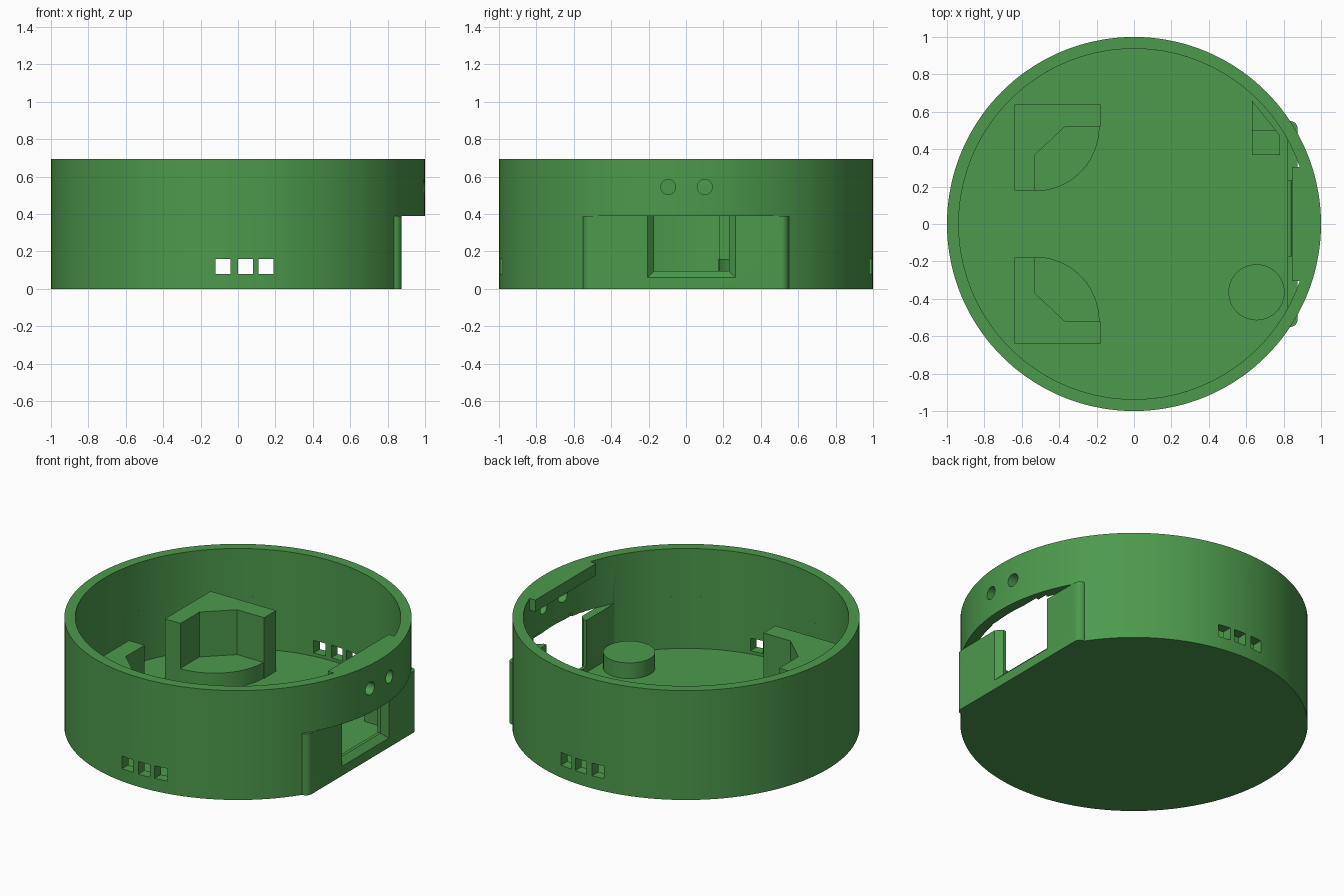
import bpy, bmesh, math
from math import cos, sin, pi, acos, asin

if "Cube" in bpy.data.objects:
    bpy.data.objects.remove(bpy.data.objects["Cube"])

green = bpy.data.materials.new("green plastic")
green.diffuse_color = (0.073, 0.32, 0.073, 1)
green.use_nodes = True
green.node_tree.nodes["Principled BSDF"].inputs["Base Color"].default_value = green.diffuse_color


def arc(cx, cy, r, a0, a1, n):
    """Points along an arc, both ends included."""
    return [(cx + r * cos(a0 + (a1 - a0) * i / n),
             cy + r * sin(a0 + (a1 - a0) * i / n)) for i in range(n + 1)]


def circle(cx, cy, r, n):
    return arc(cx, cy, r, 0, 2 * pi, n)[:-1]


def rect(x0, x1, y0, y1):
    return [(x0, y0), (x1, y0), (x1, y1), (x0, y1)]


def prism(name, pts, z0, z1):
    """Extrude a counter-clockwise outline from z0 to z1."""
    bm = bmesh.new()
    low = [bm.verts.new((x, y, z0)) for x, y in pts]
    high = [bm.verts.new((x, y, z1)) for x, y in pts]
    bm.faces.new(low[::-1])
    bm.faces.new(high)
    n = len(pts)
    for i in range(n):
        j = (i + 1) % n
        bm.faces.new((low[i], low[j], high[j], high[i]))
    bmesh.ops.recalc_face_normals(bm, faces=bm.faces)
    me = bpy.data.meshes.new(name)
    bm.to_mesh(me)
    bm.free()
    ob = bpy.data.objects.new(name, me)
    bpy.context.collection.objects.link(ob)
    me.materials.append(green)
    return ob


def smooth(ob):
    bpy.ops.object.select_all(action='DESELECT')
    ob.select_set(True)
    bpy.context.view_layer.objects.active = ob
    bpy.ops.object.shade_smooth_by_angle(angle=math.radians(30))


def combine(ob, tool, op):
    """Apply a boolean and remove the tool."""
    mod = ob.modifiers.new("cut", 'BOOLEAN')
    mod.operation, mod.solver, mod.object = op, 'EXACT', tool
    bpy.ops.object.select_all(action='DESELECT')
    ob.select_set(True)
    bpy.context.view_layer.objects.active = ob
    bpy.ops.object.modifier_apply(modifier=mod.name)
    bpy.data.objects.remove(tool)


H, STEP, FLOOR, R_IN = 0.695, 0.39, 0.06, 0.937
PLATE_IN, PLATE_OUT, PLATE_Y = 0.82, 0.875, 0.55

# Round shell with the lower right side cut away
shell = prism("shell", circle(0, 0, 1, 144), 0, H)
combine(shell, prism("side_cut", rect(0.835, 1.2, -1, 1), -0.1, STEP), 'DIFFERENCE')

# Flat side plate with rounded ends
r = 0.04
plate = [(0.76, -PLATE_Y), (PLATE_OUT - r, -PLATE_Y)]
plate += arc(PLATE_OUT - r, -PLATE_Y + r, r, -pi / 2, 0, 8)[1:]
plate += arc(PLATE_OUT - r, PLATE_Y - r, r, 0, pi / 2, 8)
plate += [(0.76, PLATE_Y)]
combine(shell, prism("side_plate", plate, 0, STEP), 'UNION')

# Cavity: flat-sided below the step, fully round above it
a = acos(PLATE_IN / R_IN)
combine(shell, prism("low_cavity", arc(0, 0, R_IN, a, 2 * pi - a, 128), FLOOR, 0.5), 'DIFFERENCE')
combine(shell, prism("high_cavity", circle(0, 0, R_IN, 144), STEP, 1), 'DIFFERENCE')

# Port window in the plate, bevelled on the outside
combine(shell, prism("port", rect(0.75, 0.93, -0.17, 0.23), 0.095, STEP + 0.02), 'DIFFERENCE')
bevel = prism("port_bevel", rect(0.84, 0.91, -0.17, 0.23), 0.095, STEP + 0.02)
for v in bevel.data.vertices:
    if v.co.x > 0.9:
        v.co.y += 0.07 if v.co.y > 0 else -0.07
        if v.co.z < 0.2:
            v.co.z -= 0.07
combine(shell, bevel, 'DIFFERENCE')

# Three square vents through front and back walls
for x in (-0.08, 0.04, 0.15):
    combine(shell, prism("vent", rect(x - 0.04, x + 0.04, -1.2, 1.2), 0.08, 0.16), 'DIFFERENCE')

# Two round holes above the port
for y in (-0.095, 0.1):
    hole = prism("hole", circle(0, 0, 0.04, 32), 0.7, 1.2)
    for v in hole.data.vertices:
        v.co = (v.co.z, v.co.x + y, v.co.y + 0.545)
    hole.data.update()
    combine(shell, hole, 'DIFFERENCE')
smooth(shell)

# Flat pad inside the rim over the holes
b = asin(0.305 / R_IN)
prism("rim_pad", [(0.845, 0.305), (0.845, -0.305)] + arc(0, 0, R_IN, -b, b, 16), 0.62, H)

# Corner holders: tall L wall and low rounded seat, mirrored front to back
wall = [(-0.64, 0.64), (-0.64, 0.18), (-0.53, 0.18), (-0.53, 0.37),
        (-0.37, 0.52), (-0.18, 0.52), (-0.18, 0.64)]
seat = [(-0.37, 0.52), (-0.53, 0.37)] + arc(-0.53, 0.52, 0.345, -pi / 2, 0, 24)
for side, s in (("back", 1), ("front", -1)):
    prism(side + "_holder_wall", [(x, y * s) for x, y in wall][::s], FLOOR, 0.445)
    smooth(prism(side + "_holder_seat", [(x, y * s) for x, y in seat][::s], FLOOR, 0.16))

# Round support post and stepped corner support
smooth(prism("round_support", circle(0.655, -0.365, 0.15, 48), FLOOR, 0.16))
prism("step_support", [(0.63, 0.37), (0.78, 0.37), (0.78, 0.475), (0.76, 0.5), (0.63, 0.5)], FLOOR, 0.16)
prism("step_stop", [(0.63, 0.5), (0.76, 0.5), (0.63, 0.66)], FLOOR, 0.445)
